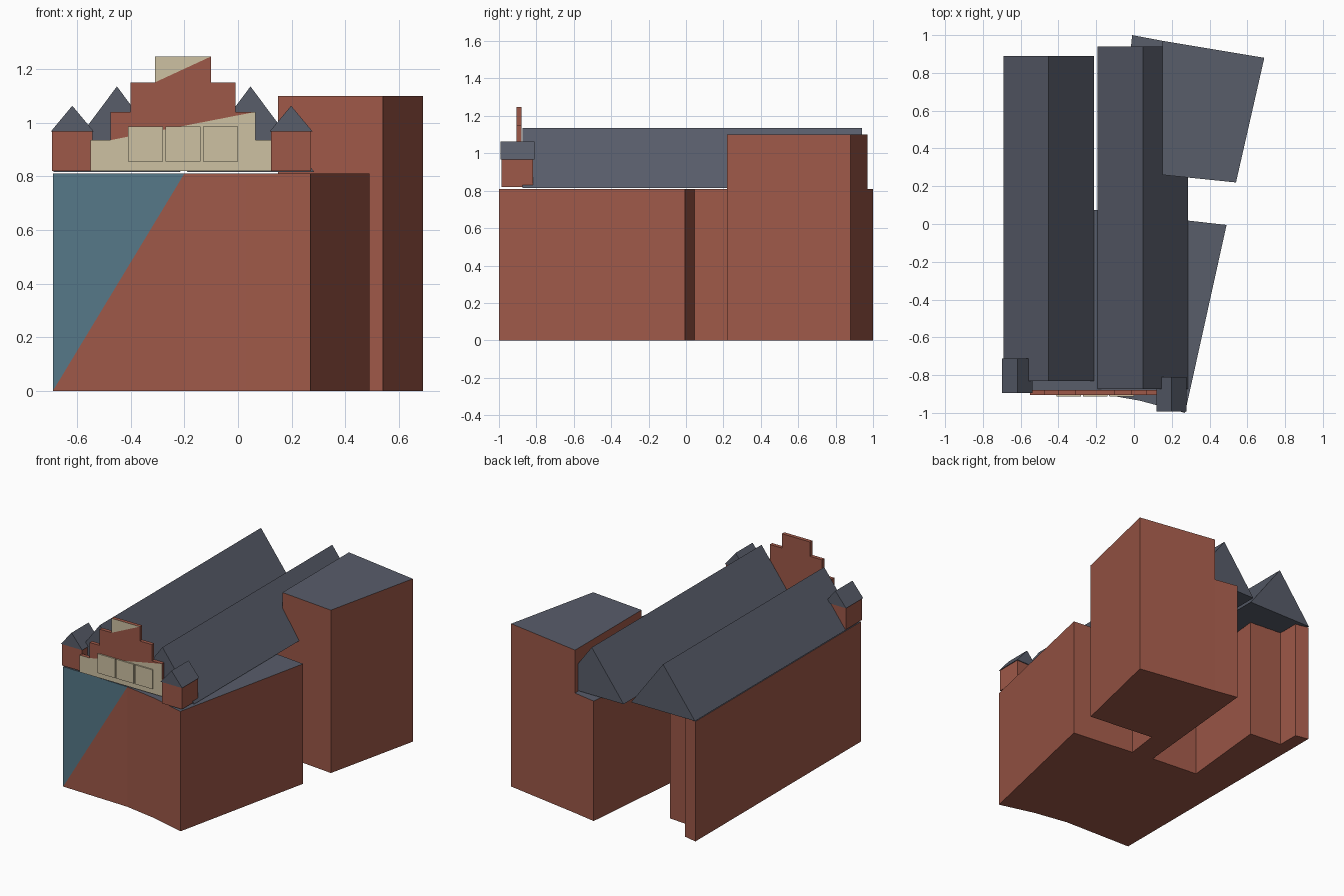
import bpy, bmesh

if "Cube" in bpy.data.objects:
    bpy.data.objects.remove(bpy.data.objects["Cube"])


def srgb(r, g, b):
    return tuple(((c / 255 + 0.055) / 1.055) ** 2.4 for c in (r, g, b)) + (1.0,)


def material(name, rgb):
    m = bpy.data.materials.new(name)
    m.diffuse_color = srgb(*rgb)
    m.use_nodes = True
    m.node_tree.nodes["Principled BSDF"].inputs["Base Color"].default_value = m.diffuse_color
    return m


RED = material("brick red", (158, 88, 72))
SLATE = material("slate grey", (88, 93, 106))
CREAM = material("cream stone", (205, 193, 162))
TEAL = material("teal glass", (86, 120, 136))


def finish(name, bm, mats):
    bmesh.ops.recalc_face_normals(bm, faces=bm.faces)
    me = bpy.data.meshes.new(name)
    bm.to_mesh(me)
    bm.free()
    for m in mats:
        me.materials.append(m)
    ob = bpy.data.objects.new(name, me)
    bpy.context.collection.objects.link(ob)
    return ob


def prism(bm, profile, offset):
    """Extrude a closed 3D profile along an offset; returns start and end rings."""
    a = [bm.verts.new(p) for p in profile]
    b = [bm.verts.new([p[i] + offset[i] for i in range(3)]) for p in profile]
    bm.faces.new(a)
    bm.faces.new(b)
    n = len(a)
    for i in range(n):
        j = (i + 1) % n
        bm.faces.new((a[i], a[j], b[j], b[i]))
    return a, b


def walls(name, footprint, height, teal_front=False):
    """Brick block with a flat slate top."""
    bm = bmesh.new()
    a, b = prism(bm, [(x, y, 0) for x, y in footprint], (0, 0, height))
    for f in bm.faces:
        if all(v.co.z > height - 0.001 for v in f.verts):
            f.material_index = 1
    if teal_front:
        # glazed upper triangle of the first front wall
        face = next(f for f in bm.faces if len(f.verts) == 4
                    and {a[0], a[1], b[0], b[1]} == set(f.verts))
        bmesh.utils.face_split(face, a[0], b[1])
        for f in bm.faces:
            if set(f.verts) == {a[0], b[0], b[1]}:
                f.material_index = 2
    return finish(name, bm, [RED, SLATE, TEAL])


def gable_roof(name, x0, x1, y0, y1, z0, z1):
    bm = bmesh.new()
    prism(bm, [(x0, y0, z0), (x1, y0, z0), ((x0 + x1) / 2, y0, z1)], (0, y1 - y0, 0))
    return finish(name, bm, [SLATE])


def box(name, x0, x1, y0, y1, z0, z1, mat, split=None):
    """Box; split = (upper left, lower right) material slots of its front face."""
    bm = bmesh.new()
    a, _ = prism(bm, [(x0, y0, z0), (x1, y0, z0), (x1, y0, z1), (x0, y0, z1)],
                 (0, y1 - y0, 0))
    if split:
        face = next(f for f in bm.faces if set(f.verts) == set(a))
        bmesh.utils.face_split(face, a[0], a[2])
        for f in bm.faces:
            if len(f.verts) == 3:
                f.material_index = split[0] if a[3] in f.verts else split[1]
    return finish(name, bm, [mat, CREAM])


# Main building around a rear courtyard
walls("main_building", [
    (-0.69, -0.88), (-0.20, -0.895), (0.03, -0.935), (0.27, -1.0), (0.49, -0.005),
    (0.05, 0.045), (0.08, 0.27), (0.15, 0.26), (0.15, 0.97), (-0.01, 1.0),
    (-0.10, 0.065), (-0.43, 0.095), (-0.37, 0.70), (-0.60, 0.72), (-0.60, 0.865),
    (-0.69, 0.885)], 0.81, True)

# Tall rear block
walls("tall_block", [(0.15, 0.26), (0.54, 0.22), (0.69, 0.88), (0.15, 0.97)], 1.10)

# Two long gabled roofs
gable_roof("left_roof", -0.69, -0.213, -0.83, 0.89, 0.815, 1.135)
gable_roof("right_roof", -0.192, 0.285, -0.873, 0.94, 0.815, 1.135)

# Corner turrets
for side, x, y in (("left", -0.618, -0.803), ("right", 0.198, -0.902)):
    box(side + "_turret", x - 0.075, x + 0.075, y - 0.085, y + 0.085, 0.82, 0.967, RED)
    gable_roof(side + "_turret_roof", x - 0.08, x + 0.08, y - 0.091, y + 0.091, 0.967, 1.063)

# Stepped front gable: width and height shrink and climb per tier
tiers = [(-0.55, 0.125, 0.82, 0.935, (1, 1)), (-0.475, 0.065, 0.935, 1.04, (0, 1)),
         (-0.40, -0.01, 1.04, 1.15, (0, 0)), (-0.31, -0.10, 1.15, 1.247, (1, 0))]
for i, (x0, x1, z0, z1, split) in enumerate(tiers):
    box(f"gable_step_{i + 1}", x0, x1, -0.905, -0.88, z0, z1, RED, split)

# Three stone window panels
for i in range(3):
    x = -0.41 + 0.14 * i
    box(f"window_panel_{i + 1}", x, x + 0.13, -0.914, -0.905, 0.855, 0.985, CREAM)
